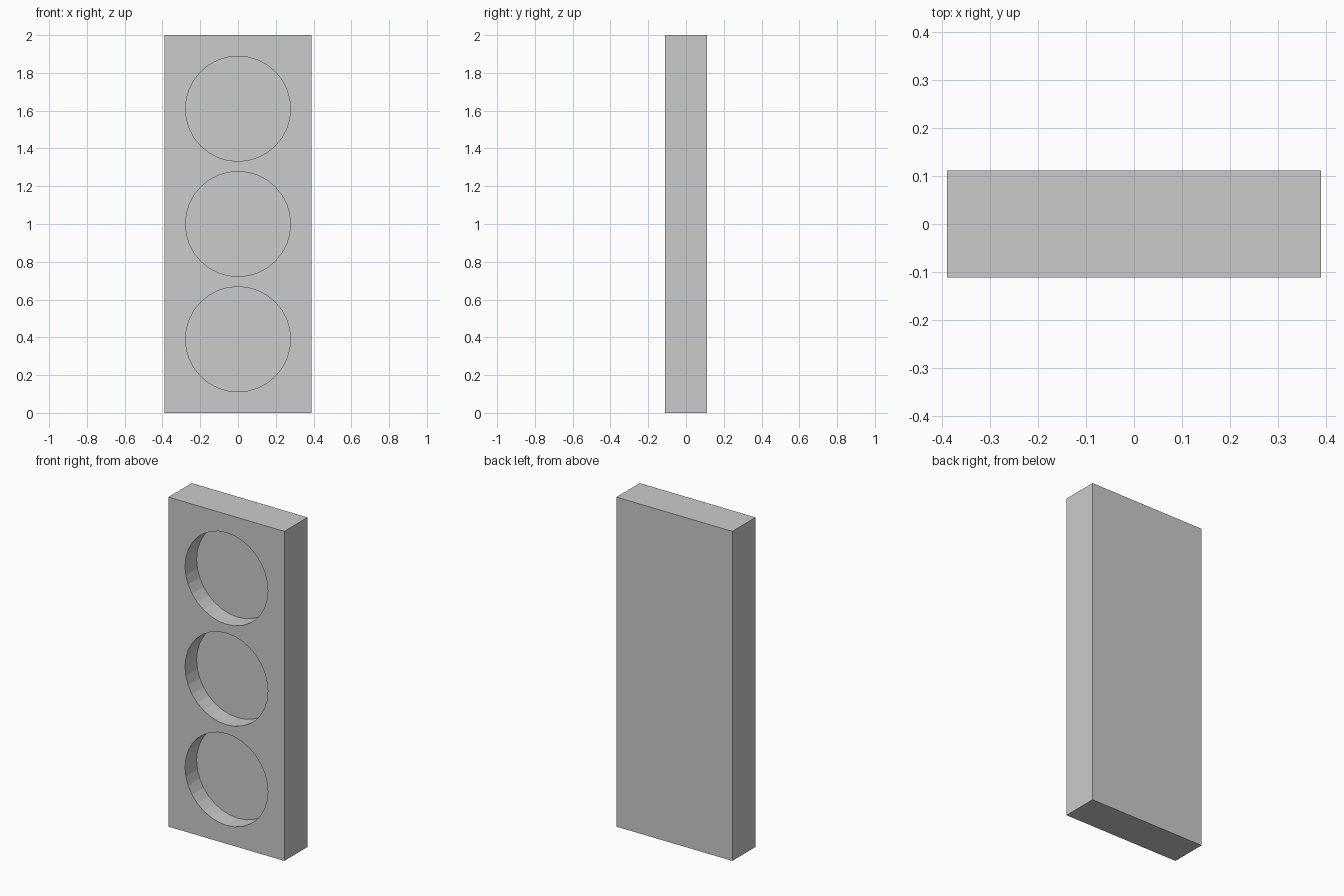
import bpy
import math

if "Cube" in bpy.data.objects:
    bpy.data.objects.remove(bpy.data.objects["Cube"])

WIDTH, DEPTH, HEIGHT = 0.778, 0.222, 2.0
RADIUS = 0.278
RECESS = 0.111
SPACING = 0.61

# Upright slab
bpy.ops.mesh.primitive_cube_add(size=1, location=(0, 0, HEIGHT / 2))
housing = bpy.context.object
housing.name = "housing"
housing.scale = (WIDTH, DEPTH, HEIGHT)
bpy.ops.object.transform_apply(location=False, rotation=False, scale=True)


def cut_round_recess(z):
    """Sink a round, flat-bottomed recess into the front face."""
    length = 2 * RECESS
    bpy.ops.mesh.primitive_cylinder_add(
        vertices=32, radius=RADIUS, depth=length,
        location=(0, -DEPTH / 2, z), rotation=(math.pi / 2, 0, 0))
    cutter = bpy.context.object
    cutter.name = "recess_cutter"
    cutter.hide_render = True
    mod = housing.modifiers.new("recess", 'BOOLEAN')
    mod.operation = 'DIFFERENCE'
    mod.solver = 'EXACT'
    mod.object = cutter
    bpy.context.view_layer.objects.active = housing
    bpy.ops.object.modifier_apply(modifier=mod.name)
    bpy.data.objects.remove(cutter)


# Three stacked recesses
for i in (-1, 0, 1):
    cut_round_recess(HEIGHT / 2 + i * SPACING)
